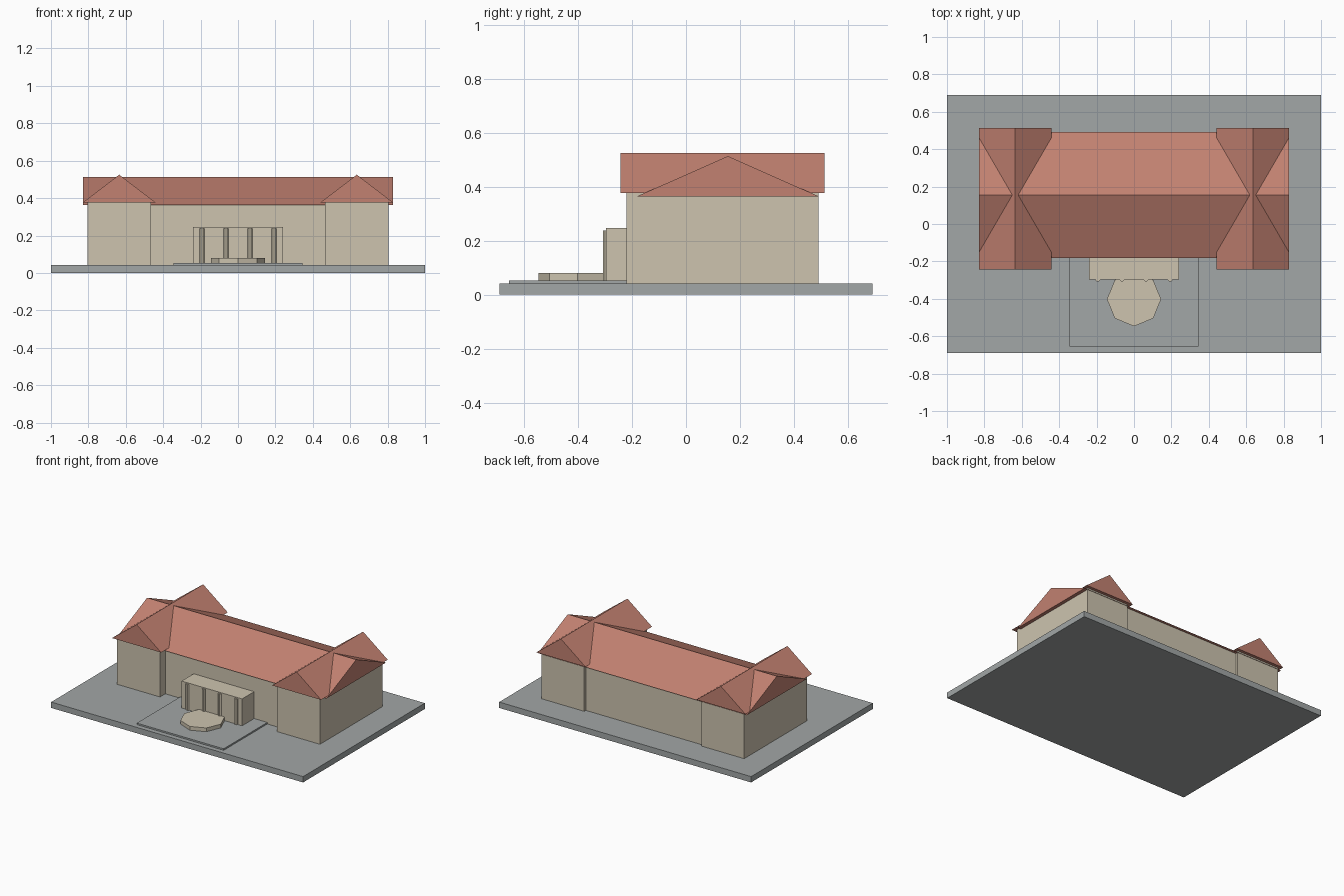
import bpy, bmesh
from mathutils import Matrix, Vector

default = bpy.data.objects.get("Cube")
if default:
    bpy.data.objects.remove(default, do_unlink=True)


def material(name, rgb):
    mat = bpy.data.materials.new(name)
    mat.use_nodes = True
    colour = (*rgb, 1)
    mat.diffuse_color = colour
    mat.node_tree.nodes["Principled BSDF"].inputs["Base Color"].default_value = colour
    return mat


STONE = material("grey paving", (0.36, 0.385, 0.385))
WALL = material("beige wall", (0.61, 0.55, 0.43))
TILE = material("red roof tile", (0.54, 0.22, 0.165))


def finish(name, bm, mat):
    bmesh.ops.recalc_face_normals(bm, faces=bm.faces)
    mesh = bpy.data.meshes.new(name)
    bm.to_mesh(mesh)
    bm.free()
    mesh.materials.append(mat)
    obj = bpy.data.objects.new(name, mesh)
    bpy.context.collection.objects.link(obj)
    return obj


def box(name, x, y, z, mat):
    """Box from (low, high) ranges on each axis."""
    bm = bmesh.new()
    bmesh.ops.create_cube(bm, size=1)
    for v in bm.verts:
        v.co = [r[0] if c < 0 else r[1] for c, r in zip(v.co, (x, y, z))]
    return finish(name, bm, mat)


def prism(name, x, y, z, sides, radius, mat, turn=0):
    """Upright many-sided prism centred on x, y."""
    bm = bmesh.new()
    move = Matrix.Translation((x, y, sum(z) / 2)) @ Matrix.Rotation(turn, 4, "Z")
    bmesh.ops.create_cone(bm, cap_ends=True, segments=sides, radius1=radius,
                          radius2=radius, depth=z[1] - z[0], matrix=move)
    return finish(name, bm, mat)


def gable(name, x, y, z, along, mat):
    """Solid gable roof with its ridge running along axis x or y."""
    bm = bmesh.new()
    span, run = (y, x) if along == "x" else (x, y)
    outline = [(span[0], z[0]), (span[1], z[0]), (sum(span) / 2, z[1])]
    place = (lambda s, h: (run[0], s, h)) if along == "x" else (lambda s, h: (s, run[0], h))
    face = bm.faces.new([bm.verts.new(place(s, h)) for s, h in outline])
    made = bmesh.ops.extrude_face_region(bm, geom=[face])["geom"]
    length = run[1] - run[0]
    step = Vector((length, 0, 0)) if along == "x" else Vector((0, length, 0))
    bmesh.ops.translate(bm, vec=step,
                        verts=[g for g in made if isinstance(g, bmesh.types.BMVert)])
    # The extruded ring keeps its starting cap
    if not any(all((v.co - place_v).length < 1e-6 for v, place_v in
                   zip(f.verts, [Vector(place(s, h)) for s, h in outline])) for f in bm.faces):
        bmesh.ops.holes_fill(bm, edges=bm.edges, sides=3)
    return finish(name, bm, mat)


# Ground and forecourt
box("ground_slab", (-1, 1), (-0.69, 0.69), (0, 0.042), STONE)
box("forecourt", (-0.345, 0.345), (-0.655, -0.16), (0.03, 0.053), STONE)

# Central hall
box("hall_walls", (-0.6, 0.6), (-0.16, 0.472), (0.03, 0.366), WALL)
gable("hall_roof", (-0.83, 0.83), (-0.183, 0.493), (0.363, 0.513), "x", TILE)

# End wings, each with a crossing roof
for side, s in (("left", 1), ("right", -1)):
    walls = sorted((0.465 * s, 0.805 * s))
    eaves = sorted((0.44 * s, 0.83 * s))
    box(side + "_wing_walls", walls, (-0.22, 0.49), (0.03, 0.38), WALL)
    gable(side + "_wing_roof", eaves, (-0.243, 0.512), (0.376, 0.525), "y", TILE)

# Entrance porch with columns set into its front
box("porch", (-0.24, 0.24), (-0.297, -0.15), (0.045, 0.246), WALL)
for i in range(4):
    prism(f"porch_column_{i + 1}", -0.193 + i * 0.1287, -0.294,
          (0.045, 0.238), 8, 0.014, WALL, turn=0.393)

# Eight-sided entrance step
prism("entrance_step", 0, -0.402, (0.045, 0.08), 8, 0.145, WALL)
